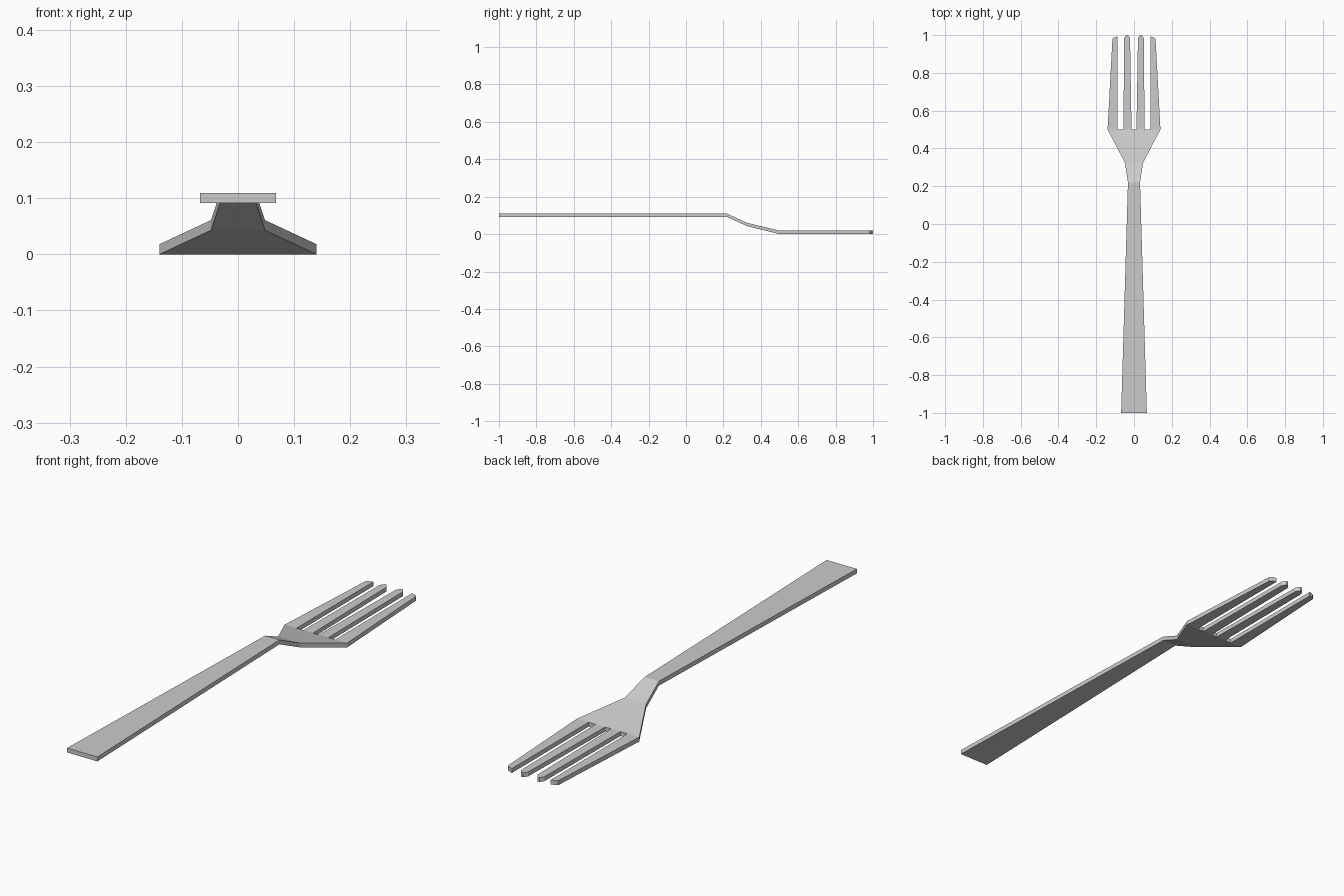
import bpy
import bmesh

cube = bpy.data.objects.get("Cube")
if cube:
    bpy.data.objects.remove(cube, do_unlink=True)

THICK = 0.018
ROOT = 0.5  # where the tines leave the head

steel = bpy.data.materials.new("light_grey_steel")
steel.use_nodes = True
colour = (0.6, 0.6, 0.6, 1.0)
steel.diffuse_color = colour
steel.node_tree.nodes["Principled BSDF"].inputs["Base Color"].default_value = colour

bm = bmesh.new()


def sheet(points):
    """Add one flat polygon of the upper surface."""
    bm.faces.new([bm.verts.new(p) for p in points])


def row(half_widths, y, z):
    """Points across the fork from left to right, mirrored about x = 0."""
    return [(x, y, z) for x in half_widths] + [(-x, y, z) for x in reversed(half_widths)]


# Handle, bent neck and flared head: rows of half widths, y and top height
rows = [
    row([0.068], -1.0, 0.109),
    row([0.032], 0.22, 0.109),
    row([0.048], 0.325, 0.061),
    row([0.14, 0.087, 0.056, 0.013], ROOT, THICK),
]
for near, far in zip(rows, rows[1:]):
    sheet(near + far[::-1])

# Tines: outlines in plan, repeated on both sides
outer_tine = [(0.14, ROOT), (0.114, 0.98), (0.107, 0.987), (0.087, 0.993), (0.087, ROOT)]
inner_tine = [(0.056, ROOT), (0.052, 0.984), (0.041, 1.0), (0.032, 1.0),
              (0.021, 0.984), (0.013, ROOT)]
for side in (1, -1):
    for outline in (outer_tine, inner_tine):
        sheet([(side * x, y, THICK) for x, y in outline])

# Join the sheet into one piece and give it thickness straight down
bmesh.ops.remove_doubles(bm, verts=bm.verts[:], dist=0.0001)
result = bmesh.ops.extrude_face_region(bm, geom=bm.faces[:], use_keep_orig=True)
lower = [g for g in result["geom"] if isinstance(g, bmesh.types.BMVert)]
bmesh.ops.translate(bm, verts=lower, vec=(0, 0, -THICK))
bmesh.ops.recalc_face_normals(bm, faces=bm.faces[:])

mesh = bpy.data.meshes.new("fork")
bm.to_mesh(mesh)
bm.free()
mesh.materials.append(steel)
fork = bpy.data.objects.new("fork", mesh)
bpy.context.collection.objects.link(fork)
